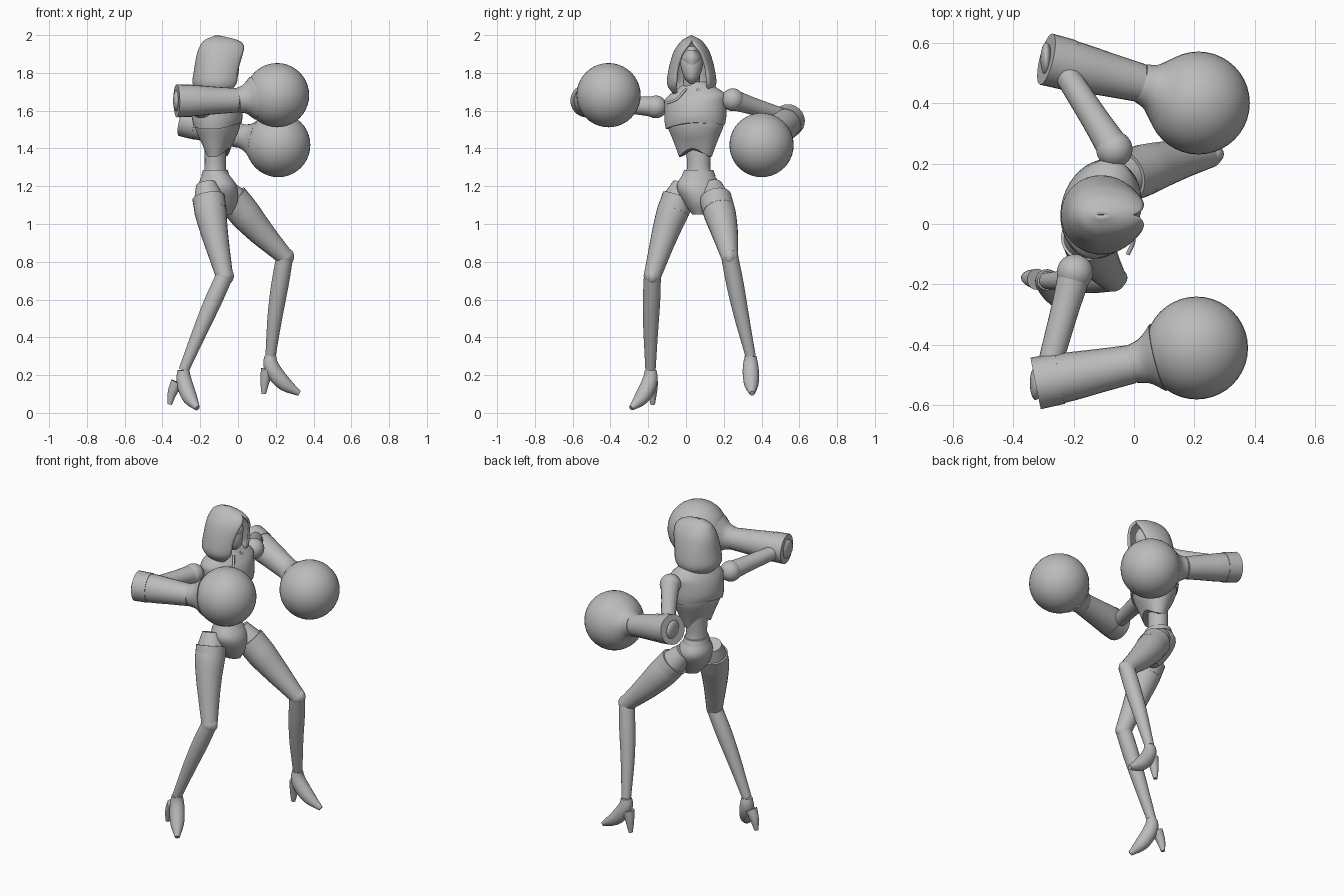
import bpy, bmesh
from math import sin, cos, pi, radians
from mathutils import Vector, Matrix

if "Cube" in bpy.data.objects:
    bpy.data.objects.remove(bpy.data.objects["Cube"])

COLOUR = (0.5, 0.5, 0.5, 1)
grey = bpy.data.materials.new("mid grey")
grey.use_nodes = True
grey.diffuse_color = COLOUR
grey.node_tree.nodes["Principled BSDF"].inputs["Base Color"].default_value = COLOUR


def finish(name, bm):
    """Turn a bmesh into a smooth shaded object that keeps its sharp edges."""
    bmesh.ops.remove_doubles(bm, verts=bm.verts, dist=0.0004)
    bmesh.ops.recalc_face_normals(bm, faces=bm.faces)
    mesh = bpy.data.meshes.new(name)
    bm.to_mesh(mesh)
    bm.free()
    mesh.materials.append(grey)
    part = bpy.data.objects.new(name, mesh)
    bpy.context.collection.objects.link(part)
    bpy.ops.object.select_all(action="DESELECT")
    part.select_set(True)
    bpy.context.view_layer.objects.active = part
    bpy.ops.object.shade_smooth_by_angle(angle=radians(40))
    return part


def smooth(rows, total=12):
    """Catmull-Rom resampling of rows of numbers into a fixed count of steps."""
    points = [Vector(row) for row in rows]
    steps = total // (len(points) - 1)
    points = [points[0] * 2 - points[1]] + points + [points[-1] * 2 - points[-2]]
    result = []
    for a, b, c, d in zip(points, points[1:], points[2:], points[3:]):
        for i in range(steps):
            t = i / steps
            result.append(b + (c - a) * t / 2 + (a - b * 2.5 + c * 2 - d / 2) * t * t
                          + ((b - c) * 3 + d - a) / 2 * t ** 3)
    return result + [points[-2]]


def skin(name, rings, closed=True):
    """Bridge a list of rings; closed rings also get end caps."""
    bm = bmesh.new()
    loops = [[bm.verts.new(point) for point in ring] for ring in rings]
    count = len(loops[0])
    for low, high in zip(loops, loops[1:]):
        for i in range(count if closed else count - 1):
            j = (i + 1) % count
            bm.faces.new((low[i], low[j], high[j], high[i]))
    if closed:
        bm.faces.new(loops[0])
        bm.faces.new(loops[-1])
    return finish(name, bm)


def circle(sides):
    return [2 * pi * i / sides for i in range(sides)]


def limb(name, path, radii, reference=(0, 1, 0)):
    """Round tube along a smoothed path, with its own smoothed radius profile."""
    spots = smooth(path)
    sizes = [size.x for size in smooth([(r, 0) for r in radii])]
    rings = []
    for k, spot in enumerate(spots):
        along = (spots[min(k + 1, len(spots) - 1)] - spots[max(k - 1, 0)]).normalized()
        u = along.cross(Vector(reference)).normalized()
        v = u.cross(along)
        rings.append([spot + sizes[k] * (u * cos(a) + v * sin(a)) for a in circle(24)])
    return skin(name, rings)


def stack(name, centre, rows, yaw=0, roll=0, wave=0, lean=0):
    """Upright body part from rows of height, half depth and half width."""
    turn = Matrix.Rotation(radians(yaw), 3, "Z")
    base, top = rows[0][0], rows[-1][0]
    rings = []
    for z, depth, width in smooth(rows):
        rise = (z - base) / (top - base)
        middle = Vector((centre[0] + lean * rise, centre[1], z))
        notch = wave * max(0, 1 - 2 * rise)
        rings.append([middle + turn @ Vector((depth * cos(a), width * sin(a),
                                              roll * width * sin(a) + notch * abs(cos(a)) ** 3))
                      for a in circle(40)])
    return skin(name, rings)


def ball(name, centre, radius, stretch=(1, 1, 1)):
    bm = bmesh.new()
    bmesh.ops.create_uvsphere(bm, u_segments=40, v_segments=20, radius=radius)
    bmesh.ops.transform(bm, verts=bm.verts,
                        matrix=Matrix.Translation(centre) @ Matrix.Diagonal((*stretch, 1)))
    return finish(name, bm)


# Torso: waist, corset, cropped jacket, pelvis and belt
CHEST_YAW = -17
chest = (-.109, .05)
waist = (-.12, .067)
stack("waist", waist, [(1.2, .08, .09), (1.25, .063, .075), (1.31, .056, .062),
                       (1.42, .056, .07)], CHEST_YAW)
stack("corset", chest, [(1.355, .062, .088), (1.44, .09, .12), (1.52, .117, .152),
                        (1.58, .117, .155)], CHEST_YAW, wave=.045)
stack("jacket", chest, [(1.515, .125, .16), (1.56, .131, .167), (1.63, .122, .167),
                        (1.68, .1, .16), (1.75, .05, .055)], CHEST_YAW, roll=.08, wave=.02)
stack("pelvis", (-.08, .065), [(1.05, .045, .03), (1.12, .092, .08), (1.2, .1, .116),
                               (1.27, .064, .08)], 20, lean=-.04)
stack("belt", waist, [(1.255, .074, .09), (1.285, .066, .078)], 10)

# Lapels laid over the jacket front
for side, inner, outer in (("left", .06, .15), ("right", 0, -.1)):
    limb(side + "_lapel", [(-.03, inner, 1.715), (-.002, (inner + outer) / 2, 1.66),
                           (-.02, outer, 1.64)], [.007, .007], (1, 0, 0))

# Head, mask and hood
FACE_Y = .03
stack("neck", (-.11, FACE_Y), [(1.68, .05, .05), (1.8, .042, .042)], lean=.02)
stack("head", (-.05, FACE_Y), [(1.745, .022, .014), (1.78, .058, .042), (1.86, .08, .06),
                               (1.94, .05, .03)], lean=-.05)
stack("mask_brow", (-.085, FACE_Y), [(1.845, .086, .05), (1.88, .094, .055),
                                     (1.92, .08, .03)], wave=-.015)

# Hood rows: height, back reach, front reach, half width, half angle of the opening
hood_rows = [(1.69, .09, .1, .1, 58), (1.74, .13, .135, .13, 42), (1.82, .122, .15, .122, 41),
             (1.9, .108, .162, .1, 33), (1.945, .09, .148, .075, 18),
             (1.975, .065, .105, .048, 0), (1.998, .01, .01, .005, 0)]
rings = []
for z, back, front, width, gap in smooth(hood_rows, 24):
    gap = radians(max(gap, 0))
    arc = [gap + (2 * pi - 2 * gap) * i / 40 for i in range(41)]
    rings.append([Vector(((front if cos(a) > 0 else back) * cos(a) - .11,
                          FACE_Y + width * sin(a), z)) for a in arc])
hood = skin("hood", rings, closed=False)
shell = hood.modifiers.new("thickness", "SOLIDIFY")
shell.thickness = .014
shell.offset = -1


def arm(side, shoulder, upper_end, elbow, wrist, glove):
    """Shoulder ball, upper arm, cuffed forearm flaring into a round glove."""
    up = (0, 0, 1)
    shoulder, upper_end, elbow, wrist, glove = map(Vector, (shoulder, upper_end, elbow,
                                                            wrist, glove))
    ball(side + "_shoulder", shoulder, .06)
    limb(side + "_upper_arm", [shoulder, upper_end], [.055, .047, .043, .04], up)
    limb(side + "_forearm", [elbow, wrist], [.084, .081, .072, .064], up)
    limb(side + "_wrist_flare", [wrist, wrist.lerp(glove, .4)], [.064, .078, .115], up)
    limb(side + "_cuff_rim", [elbow, elbow.lerp(wrist, .25)], [.087, .085], up)
    ball(side + "_elbow_cap", elbow, .055, (.35, 1, 1))
    ball(side + "_glove", glove, .17)


arm("right", (-.195, -.16, 1.62), (-.285, -.49, 1.645), (-.325, -.527, 1.652),
    (-.005, -.463, 1.655), (.207, -.41, 1.682))
arm("left", (-.065, .247, 1.658), (-.24, .52, 1.57), (-.29, .545, 1.55),
    (.02, .467, 1.465), (.213, .4, 1.418))


def leg(side, hip, mid_thigh, knee, mid_shin, ankle, toe, heel):
    """Thigh with hip panel, knee joint, shin and a heeled shoe."""
    hip, mid_thigh, knee, ankle = map(Vector, (hip, mid_thigh, knee, ankle))
    limb(side + "_thigh", [hip, mid_thigh, knee], [.055, .085, .075, .06, .046])
    limb(side + "_hip_panel", [hip.lerp(mid_thigh, .3), hip.lerp(mid_thigh, .6)], [.086, .085])
    ball(side + "_knee", knee, .046)
    ball(side + "_kneecap", knee + Vector((.014, 0, 0)), .036, (1, .9, 1.2))
    limb(side + "_shin", [knee, mid_shin, ankle], [.045, .046, .041, .034, .027])

    def sole_path(target, fractions):
        reach = Vector(target) - ankle
        return [ankle + Vector((reach.x * out, reach.y * out, reach.z * down))
                for out, down in fractions]

    limb(side + "_shoe", sole_path(toe, [(0, 0), (0, .2), (.15, .45), (.5, .75), (1, 1)]),
         [.031, .039, .043, .038, .014], (.3, 1, 0))
    limb(side + "_heel", sole_path(heel, [(.45, .35), (.8, .65), (1, 1)]), [.035, .025, .012])


leg("right", (-.168, -.015, 1.21), (-.13, -.1, .98), (-.072, -.178, .725),
    (-.185, -.186, .47), (-.288, -.188, .225), (-.215, -.29, .025), (-.362, -.176, .045))
leg("left", (-.085, .138, 1.2), (.095, .198, .985), (.247, .231, .828),
    (.2, .288, .54), (.172, .342, .3), (.325, .35, .103), (.136, .35, .1))
